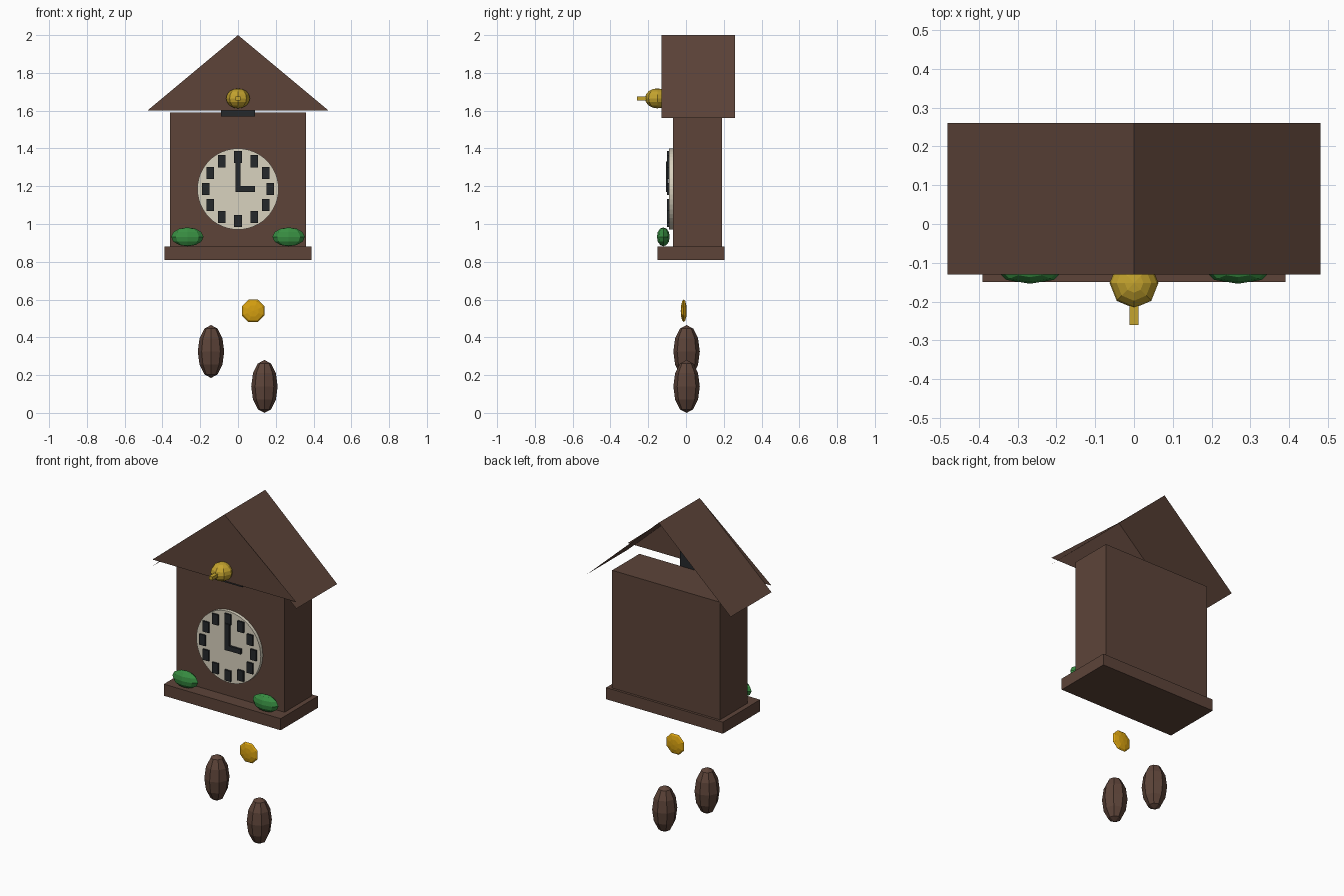
import bpy, bmesh
from math import sin, cos, pi
from mathutils import Matrix, Vector

if "Cube" in bpy.data.objects:
    bpy.data.objects.remove(bpy.data.objects["Cube"], do_unlink=True)


def material(name, hex_code):
    def linear(i):
        c = int(hex_code[i:i + 2], 16) / 255
        return c / 12.92 if c <= 0.04045 else ((c + 0.055) / 1.055) ** 2.4
    colour = (linear(0), linear(2), linear(4), 1)
    m = bpy.data.materials.new(name)
    m.use_nodes = True
    m.diffuse_color = colour
    m.node_tree.nodes["Principled BSDF"].inputs["Base Color"].default_value = colour
    return m


wood = material("brown wood", "5D4439")
cream = material("cream dial", "D9D2BF")
black = material("black", "25282B")
green = material("leaf green", "388E42")
yellow = material("bird yellow", "C4A32E")
gold = material("pendulum gold", "D6A010")


def finish(bm, name, mat):
    mesh = bpy.data.meshes.new(name)
    bm.to_mesh(mesh)
    bm.free()
    mesh.materials.append(mat)
    ob = bpy.data.objects.new(name, mesh)
    bpy.context.collection.objects.link(ob)
    return ob


def box(name, mat, low, high):
    low, high = Vector(low), Vector(high)
    bm = bmesh.new()
    m = Matrix.Translation((low + high) / 2) @ Matrix.Diagonal((*(high - low), 1))
    bmesh.ops.create_cube(bm, size=1, matrix=m)
    return finish(bm, name, mat)


def ball(name, mat, centre, radii, rings=6, turn=Matrix()):
    bm = bmesh.new()
    m = Matrix.Translation(centre) @ Matrix.Diagonal((*radii, 1)) @ turn
    bmesh.ops.create_uvsphere(bm, u_segments=8, v_segments=rings, radius=1, matrix=m)
    return finish(bm, name, mat)


def sheet(name, mat, points):
    bm = bmesh.new()
    bm.faces.new([bm.verts.new(p) for p in points])
    return finish(bm, name, mat)


# Case and base
box("case", wood, (-0.36, -0.07, 0.88), (0.36, 0.19, 1.59))
box("base", wood, (-0.39, -0.15, 0.81), (0.39, 0.205, 0.88))

# Open roof of thin sheets, with a flat front gable
FRONT, BACK, EAVE = -0.13, 0.26, 0.48
sheet("front_gable", wood, [(-EAVE, FRONT, 1.6), (EAVE, FRONT, 1.6), (0, FRONT, 2)])
for side, label in ((1, "left"), (-1, "right")):
    points = [(0, FRONT, 2), (side * EAVE, FRONT, 1.56),
              (side * EAVE, BACK, 1.56), (0, BACK, 2)]
    sheet(label + "_roof", wood, points[::side])

# Dial, hour marks and hands
DIAL = 1.185
bm = bmesh.new()
bmesh.ops.create_cone(bm, cap_ends=True, segments=48, radius1=0.215, radius2=0.215, depth=0.02,
                      matrix=Matrix.Translation((0, -0.08, DIAL)) @ Matrix.Rotation(pi / 2, 4, "X"))
finish(bm, "dial", cream)
for hour in range(12):
    x, z = 0.17 * sin(hour * pi / 6), DIAL + 0.17 * cos(hour * pi / 6)
    box(f"hour_mark_{hour}", black, (x - 0.02, -0.1, z - 0.032), (x + 0.02, -0.085, z + 0.032))
box("minute_hand", black, (-0.014, -0.107, DIAL - 0.015), (0.014, -0.092, 1.33))
box("hour_hand", black, (-0.014, -0.105, DIAL - 0.015), (0.09, -0.092, DIAL + 0.015))

# Bird and its door
box("bird_door", black, (-0.09, -0.09, 1.57), (0.09, -0.07, 1.76))
ball("bird", yellow, (0, -0.152, 1.665), (0.063, 0.065, 0.053), rings=8)
box("beak", yellow, (-0.012, -0.26, 1.655), (0.012, -0.2, 1.675))

# Leaves on the base
for side, label in ((1, "left"), (-1, "right")):
    ball(label + "_leaf", green, (side * 0.268, -0.12, 0.932), (0.086, 0.034, 0.05))

# Hanging weights and pendulum bob
ball("right_weight", wood, (-0.143, 0.003, 0.325), (0.07, 0.07, 0.14))
ball("left_weight", wood, (0.14, 0.003, 0.14), (0.07, 0.07, 0.14))
tilt = Matrix.Rotation(pi / 2, 4, "X") @ Matrix.Rotation(pi / 8, 4, "Z")
ball("pendulum_bob", gold, (0.08, -0.012, 0.54), (0.064, 0.016, 0.064), turn=tilt)
